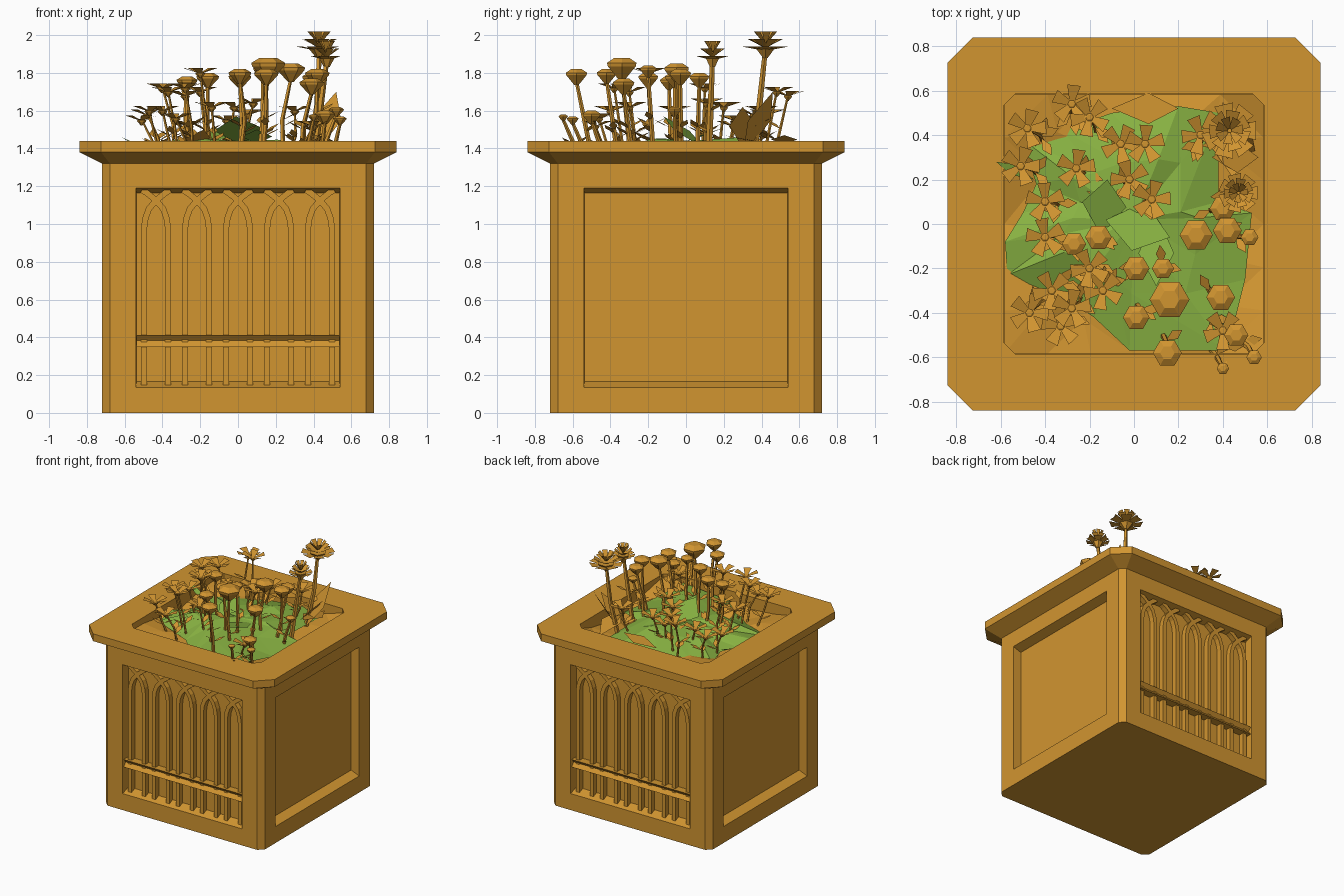
import bpy, bmesh, math, random
from mathutils import Vector, Matrix

random.seed(4)
default = bpy.data.objects.get("Cube")
if default:
    bpy.data.objects.remove(default)


def material(name, colour):
    mat = bpy.data.materials.new(name)
    mat.use_nodes = True
    mat.diffuse_color = (*colour, 1)
    mat.node_tree.nodes["Principled BSDF"].inputs["Base Color"].default_value = (*colour, 1)
    return mat


ochre = material("ochre", (0.64, 0.3, 0.03))
leaf_green = material("leaf green", (0.25, 0.45, 0.055))


def finish(bm, name, mat, closed=True):
    if closed:
        bmesh.ops.recalc_face_normals(bm, faces=bm.faces)
    mesh = bpy.data.meshes.new(name)
    bm.to_mesh(mesh)
    bm.free()
    mesh.materials.append(mat)
    obj = bpy.data.objects.new(name, mesh)
    bpy.context.collection.objects.link(obj)
    return obj


def loft(bm, loops, caps=True):
    rings = [[bm.verts.new(p) for p in loop] for loop in loops]
    for low, high in zip(rings, rings[1:]):
        for i in range(len(low)):
            j = (i + 1) % len(low)
            bm.faces.new((low[i], low[j], high[j], high[i]))
    if caps:
        bm.faces.new(rings[0][::-1])
        bm.faces.new(rings[-1])


def octagon(half, cut, z):
    inner = half - cut
    corner = [(half, -inner), (half, inner)]
    points = []
    for turn in range(4):
        c, s = round(math.cos(turn * math.pi / 2)), round(math.sin(turn * math.pi / 2))
        points += [(x * c - y * s, x * s + y * c, z) for x, y in corner]
    return points


# Planter body with flared rim and hollow top
bm = bmesh.new()
loft(bm, [octagon(0.72, 0.042, 0), octagon(0.72, 0.042, 1.32), octagon(0.84, 0.115, 1.38),
          octagon(0.84, 0.115, 1.44), octagon(0.585, 0.05, 1.44), octagon(0.585, 0.05, 1.27)])
planter = finish(bm, "planter_box", ochre)

# Recessed panels with sloping top and bottom reveals
bm = bmesh.new()


def rectangle(half, low, high, y):
    return [(-half, y, low), (half, y, low), (half, y, high), (-half, y, high)]


for turn in range(4):
    start = len(bm.verts)
    loft(bm, [rectangle(0.54, 0.135, 1.19, -0.78), rectangle(0.54, 0.135, 1.19, -0.72),
              rectangle(0.538, 0.165, 1.165, -0.648)])
    bm.verts.ensure_lookup_table()
    bmesh.ops.rotate(bm, verts=bm.verts[start:], cent=(0, 0, 0),
                     matrix=Matrix.Rotation(turn * math.pi / 2, 3, "Z"))
cutter = finish(bm, "panel_cutter", ochre)
cutter.hide_render = True
cut = planter.modifiers.new("panels", "BOOLEAN")
cut.operation = "DIFFERENCE"
cut.solver = "EXACT"
cut.object = cutter
bpy.context.view_layer.objects.active = planter
bpy.ops.object.modifier_apply(modifier=cut.name)
bpy.data.objects.remove(cutter)

# Interlaced lancet tracery, each bar bending over its neighbour
bm = bmesh.new()


def ribbon(path, width, front, back):
    loops = []
    for i, p in enumerate(path):
        along = (path[min(i + 1, len(path) - 1)] - path[max(i - 1, 0)]).normalized()
        side = Vector((along.y, -along.x)) * width / 2
        a, b = p + side, p - side
        loops.append([(a.x, front, a.y), (b.x, front, b.y), (b.x, back, b.y), (a.x, back, a.y)])
    loft(bm, loops)


for arch in range(-2, 3):
    for side in (-1, 1):
        profile = [(0.063, 0.14), (0.063, 0.98), (0.056, 1.03), (0.038, 1.08),
                   (0, 1.125), (-0.05, 1.165), (-0.075, 1.18)]
        ribbon([Vector((arch * 0.217 + side * x, z)) for x, z in profile], 0.032, -0.69, -0.64)
front_tracery = finish(bm, "front_tracery", ochre)

# Notched cross rail
bm = bmesh.new()
notch = [(-0.64, 0.35), (-0.712, 0.35), (-0.685, 0.382), (-0.712, 0.412), (-0.64, 0.412)]
loft(bm, [[(x, y, z) for y, z in notch] for x in (-0.537, 0.537)])
front_rail = finish(bm, "front_rail", ochre)
for part, name in ((front_tracery, "back_tracery"), (front_rail, "back_rail")):
    twin = bpy.data.objects.new(name, part.data)
    twin.rotation_euler.z = math.pi
    bpy.context.collection.objects.link(twin)

# Uneven soil, banked up towards the corners
bm = bmesh.new()
bmesh.ops.create_grid(bm, x_segments=6, y_segments=6, size=0.583)
for v in bm.verts:
    bank = abs(v.co.x * v.co.y) / 0.34
    edge = max(abs(v.co.x), abs(v.co.y)) > 0.58
    v.co.z = 1.31 + 0.09 * bank + random.uniform(-0.02, 0.03)
    if not edge:
        v.co.x += random.uniform(-0.05, 0.05)
        v.co.y += random.uniform(-0.05, 0.05)
bmesh.ops.triangulate(bm, faces=bm.faces)
finish(bm, "soil", ochre, False)

# Faceted green ground foliage
bm = bmesh.new()
outline = [(0.53, 0.05), (0.38, 0.1), (0.38, 0.5), (0.2, 0.53), (-0.1, 0.5), (-0.32, 0.42),
           (-0.5, 0.38), (-0.44, 0.18), (-0.5, 0.05), (-0.58, -0.08), (-0.57, -0.23),
           (-0.3, -0.34), (-0.18, -0.42), (-0.02, -0.57), (0.42, -0.57), (0.5, -0.25)]
centre = bm.verts.new((0, 0.02, 1.44))
outer = [bm.verts.new((x, y, random.uniform(1.35, 1.4))) for x, y in outline]
inner = [bm.verts.new((x * 0.55, y * 0.55, random.uniform(1.4, 1.46))) for x, y in outline]
for i in range(len(outer)):
    j = (i + 1) % len(outer)
    bm.faces.new((inner[i], outer[i], outer[j]))
    bm.faces.new((inner[i], outer[j], inner[j]))
    bm.faces.new((centre, inner[i], inner[j]))
finish(bm, "ground_foliage", leaf_green, False)


def leaf(bm, base, tip, width):
    base, tip = Vector(base), Vector(tip)
    along = tip - base
    side = along.cross(Vector((0, 0, 1))).normalized() * width / 2
    mid = base + along * 0.55
    a, b, c, d = [bm.verts.new(p) for p in (base, mid + side, tip, mid - side)]
    bm.faces.new((a, b, c))
    bm.faces.new((a, c, d))


# Larger loose leaves
bm = bmesh.new()
leaf(bm, (0.05, 0.1, 1.4), (-0.01, -0.12, 1.57), 0.3)
leaf(bm, (0.1, 0.05, 1.42), (0.1, -0.28, 1.5), 0.16)
leaf(bm, (-0.15, -0.05, 1.42), (-0.12, 0.2, 1.51), 0.2)
leaf(bm, (-0.45, 0.2, 1.38), (-0.62, 0.28, 1.46), 0.05)
finish(bm, "green_leaves", leaf_green, False)
bm = bmesh.new()
leaf(bm, (0.4, 0.3, 1.36), (0.52, 0.46, 1.7), 0.2)
leaf(bm, (0.35, 0.3, 1.4), (0.56, 0.3, 1.62), 0.14)
leaf(bm, (-0.1, 0.52, 1.42), (0.2, 0.52, 1.47), 0.14)
leaf(bm, (-0.25, -0.1, 1.4), (-0.18, -0.3, 1.5), 0.14)
leaf(bm, (0.4, 0.55, 1.4), (0.45, 0.2, 1.47), 0.16)

# Stems with sprigs, then three kinds of blossom
UP = Vector((0, 0, 1))


def disc(centre, radius, count, spin=0.0):
    angles = [spin + math.tau * i / count for i in range(count)]
    return [centre + Vector((radius * math.cos(a), radius * math.sin(a), 0)) for a in angles]


def stem(head, radius, sprigs):
    base = Vector((head.x * 0.85, head.y * 0.85, 1.33))
    bend = base.lerp(head, 0.5) + Vector((random.uniform(-0.03, 0.03), 0, 0))
    loft(bm, [disc(base, radius, 5), disc(bend, radius * 0.9, 5), disc(head, radius * 0.7, 5)])
    for _ in range(sprigs):
        start = base.lerp(bend, random.uniform(0.5, 1))
        angle = random.uniform(0, math.tau)
        leaf(bm, start, start + Vector((math.cos(angle), math.sin(angle), 0.5)) * 0.09, 0.045)


def cup(head, r):
    top = head - UP * r * 0.3
    loft(bm, [disc(top - UP * r, r * 0.2, 6), disc(top - UP * r * 0.2, r * 0.95, 6),
              disc(top, r, 6), disc(top + UP * r * 0.3, r * 0.5, 6)])


def petals(head, r, count, rise, spin):
    for i in range(count):
        a = spin + math.tau * i / count
        out = Vector((math.cos(a), math.sin(a), 0))
        side = Vector((-out.y, out.x, 0)) * r * 0.36
        tip = head + out * r + UP * rise
        near = head + out * r * 0.15
        bm.faces.new([bm.verts.new(p) for p in
                      (near - side * 0.4, tip - side, tip + side, near + side * 0.4)])


def rose(head, r):
    for layer in range(3):
        petals(head - UP * (0.08 - layer * 0.02), r * (1 - layer * 0.25), 7,
               0.02 + layer * 0.02, layer * 0.5)
    loft(bm, [disc(head - UP * 0.12, 0.015, 6), disc(head - UP * 0.06, r * 0.55, 6)])


cups = [(0.16, -0.34, 1.88, 0.09), (0.01, -0.42, 1.82, 0.06), (0.15, -0.58, 1.82, 0.065),
        (0.39, -0.33, 1.77, 0.065), (0.01, -0.2, 1.8, 0.06), (0.13, -0.2, 1.84, 0.05),
        (0.28, -0.05, 1.85, 0.075), (0.42, -0.03, 1.82, 0.065), (0.4, 0.07, 1.8, 0.06),
        (-0.16, -0.06, 1.8, 0.06), (-0.27, -0.09, 1.78, 0.055), (0.46, -0.5, 1.6, 0.055),
        (0.54, -0.6, 1.57, 0.035), (0.4, -0.65, 1.58, 0.028), (0.52, -0.06, 1.62, 0.04)]
for x, y, z, r in cups:
    cup(Vector((x, y, z)), r)
    stem(Vector((x, y, z - r)), 0.014, 2)
for x, y, z, r in [(0.43, 0.42, 2.0, 0.12), (0.47, 0.14, 1.95, 0.085)]:
    rose(Vector((x, y, z)), r)
    stem(Vector((x, y, z - 0.08)), 0.019, 3)
daisies = [(-0.48, 0.43, 1.58), (-0.51, 0.26, 1.55), (-0.4, 0.1, 1.72), (-0.28, 0.54, 1.68),
           (-0.2, 0.48, 1.7), (-0.06, 0.36, 1.55), (0.05, 0.36, 1.58), (-0.02, 0.2, 1.62),
           (0.08, 0.11, 1.64), (-0.4, -0.06, 1.6), (-0.2, -0.2, 1.8), (-0.28, -0.38, 1.72),
           (-0.47, -0.4, 1.6), (-0.37, -0.3, 1.7), (-0.33, -0.46, 1.56), (-0.26, 0.25, 1.52),
           (-0.14, -0.3, 1.62), (0.4, -0.48, 1.52), (0.3, 0.4, 1.6)]
for x, y, z in daisies:
    head = Vector((x, y, z))
    petals(head, 0.085, 5, 0.025, random.uniform(0, 3))
    cup(head + UP * 0.005, 0.025)
    stem(head, 0.009, 3)
finish(bm, "flowers", ochre, False)
